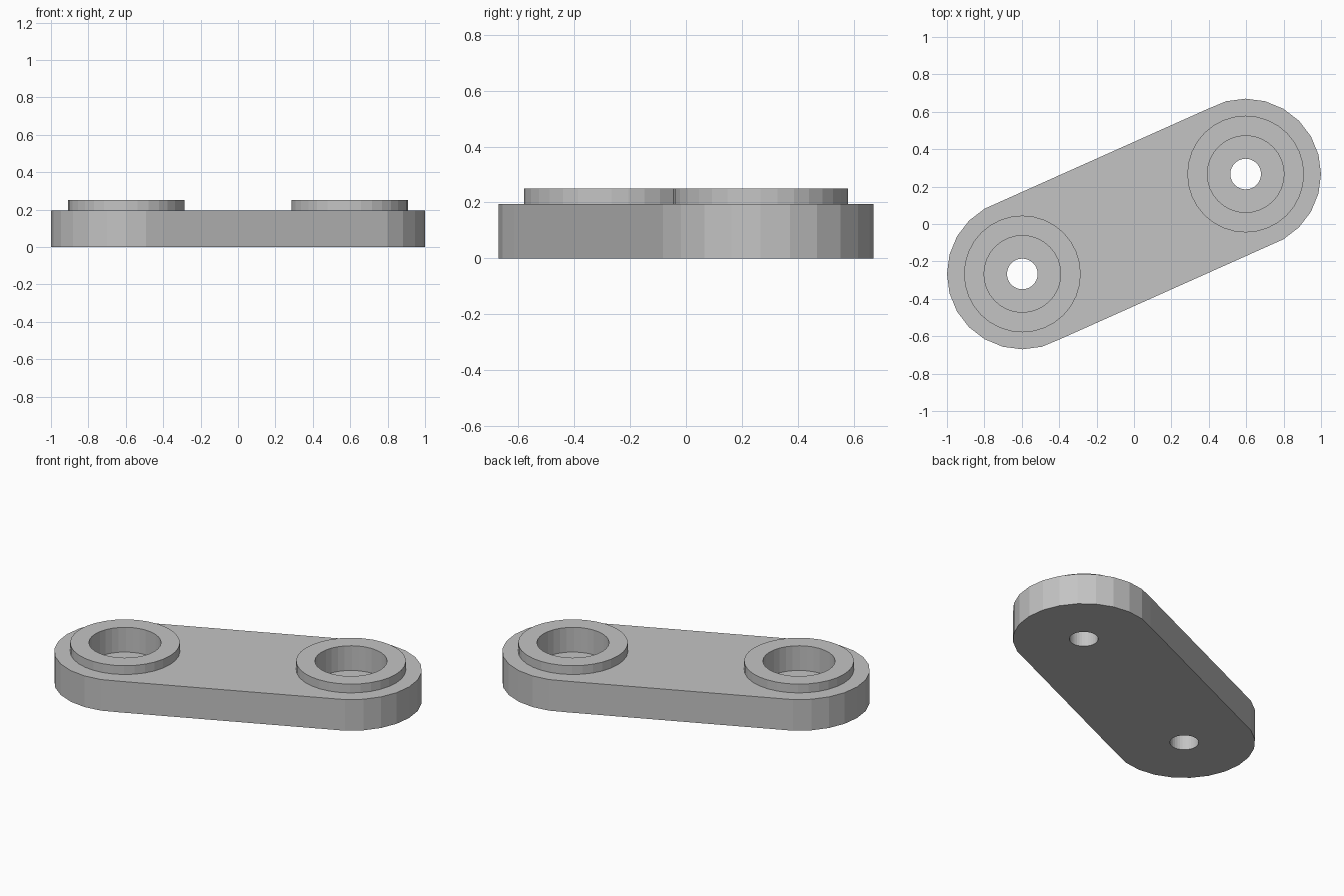
import bpy
import bmesh
from math import cos, sin, tau

cube = bpy.data.objects.get("Cube")
if cube:
    bpy.data.objects.remove(cube, do_unlink=True)

CENTRES = {"right": (-0.597, -0.267), "left": (0.597, 0.267)}
PLATE_R, BOSS_R, BORE_R, HOLE_R = 0.403, 0.312, 0.205, 0.082
PLATE_TOP, BOSS_TOP, BORE_FLOOR = 0.195, 0.25, 0.095
SIDES = 32

grey = bpy.data.materials.new("plain grey")
grey.use_nodes = True
colour = (0.55, 0.55, 0.55, 1)
grey.diffuse_color = colour
grey.node_tree.nodes["Principled BSDF"].inputs["Base Color"].default_value = colour


def circle(centre, radius, z, sides):
    return [(centre[0] + radius * cos(tau * i / sides),
             centre[1] + radius * sin(tau * i / sides), z) for i in range(sides)]


def make_object(name, bm):
    bmesh.ops.recalc_face_normals(bm, faces=bm.faces)
    mesh = bpy.data.meshes.new(name)
    bm.to_mesh(mesh)
    bm.free()
    mesh.materials.append(grey)
    obj = bpy.data.objects.new(name, mesh)
    bpy.context.collection.objects.link(obj)
    return obj


def hull(name, points):
    """Convex solid around the points, with coplanar faces merged."""
    bm = bmesh.new()
    for p in points:
        bm.verts.new(p)
    out = bmesh.ops.convex_hull(bm, input=bm.verts)
    spare = {v for v in out["geom_interior"] + out["geom_unused"]
             if isinstance(v, bmesh.types.BMVert) and not v.link_faces}
    bmesh.ops.delete(bm, geom=list(spare), context="VERTS")
    bmesh.ops.dissolve_limit(bm, angle_limit=0.01, verts=bm.verts, edges=bm.edges)
    return make_object(name, bm)


def ring(name, centre, outer, inner, bottom, top):
    """Closed tube with a rectangular section."""
    bm = bmesh.new()
    section = [(outer, bottom), (outer, top), (inner, top), (inner, bottom)]
    loops = [[bm.verts.new(p) for p in circle(centre, r, z, SIDES)] for r, z in section]
    for k, a in enumerate(loops):
        b = loops[(k + 1) % len(loops)]
        for i in range(SIDES):
            j = (i + 1) % SIDES
            bm.faces.new((a[i], a[j], b[j], b[i]))
    return make_object(name, bm)


def cut(target, centre, radius, bottom, top):
    """Bore a round hole and remove the cutter afterwards."""
    cutter = hull("cutter", circle(centre, radius, bottom, SIDES) + circle(centre, radius, top, SIDES))
    cutter.hide_render = True
    mod = target.modifiers.new("bore", "BOOLEAN")
    mod.operation = "DIFFERENCE"
    mod.solver = "EXACT"
    mod.object = cutter
    bpy.context.view_layer.objects.active = target
    bpy.ops.object.modifier_apply(modifier=mod.name)
    bpy.data.objects.remove(cutter, do_unlink=True)


# Link plate with rounded ends
plate = hull("link_plate", [p for c in CENTRES.values() for z in (0, PLATE_TOP)
                            for p in circle(c, PLATE_R, z, 24)])

# Counterbored pin holes and raised bosses
for side, centre in CENTRES.items():
    cut(plate, centre, BORE_R, BORE_FLOOR, BOSS_TOP)
    cut(plate, centre, HOLE_R, -0.1, BOSS_TOP)
    ring(side + "_boss", centre, BOSS_R, BORE_R, PLATE_TOP, BOSS_TOP)
